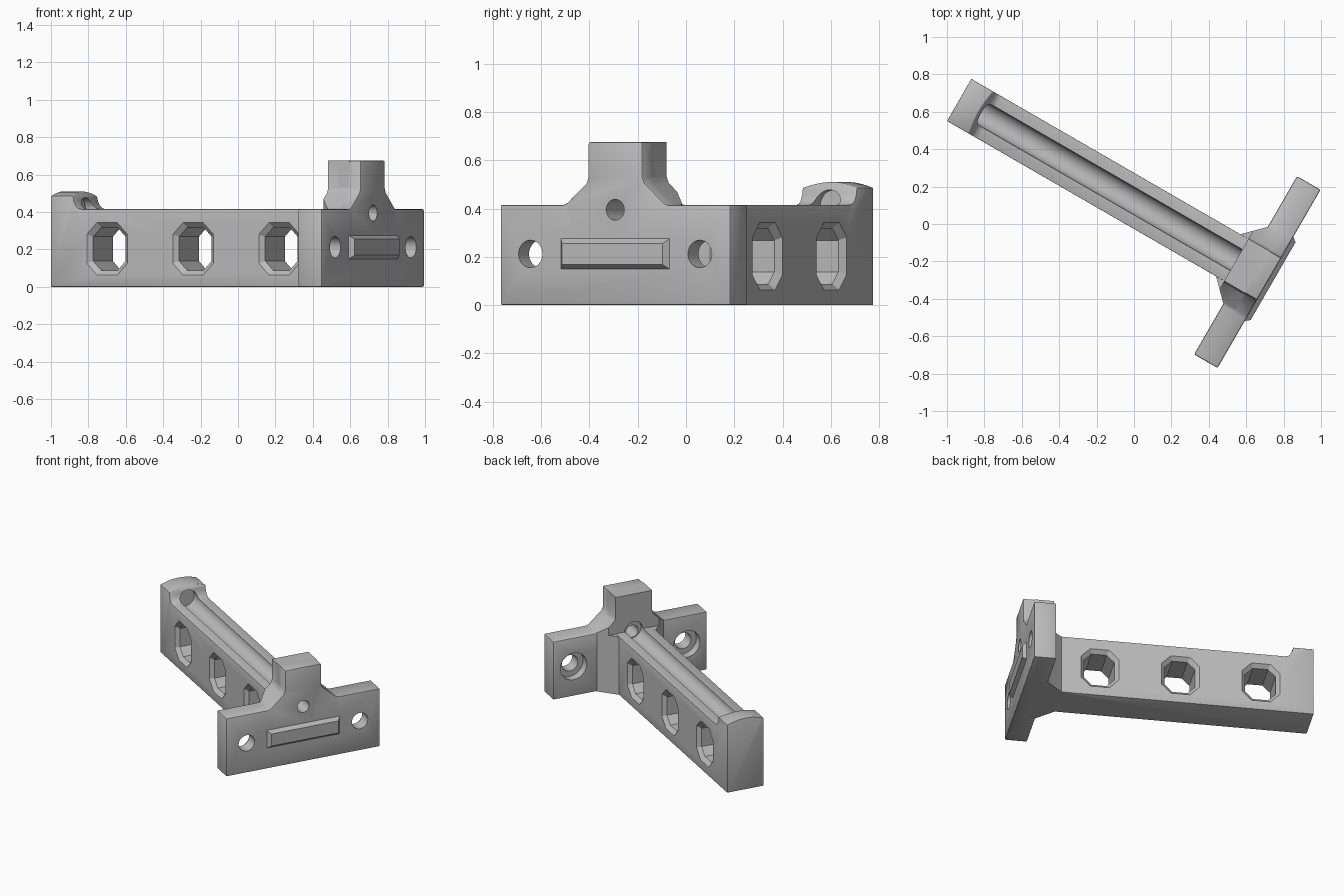
import bpy, bmesh, math
from mathutils import Matrix

cube = bpy.data.objects.get("Cube")
if cube:
    bpy.data.objects.remove(cube, do_unlink=True)

grey = bpy.data.materials.new("plain_grey")
grey.use_nodes = True
colour = (0.5, 0.5, 0.5, 1)
grey.diffuse_color = colour
grey.node_tree.nodes["Principled BSDF"].inputs["Base Color"].default_value = colour


def loft(name, loops):
    """Closed solid through matching loops of 3D points."""
    bm = bmesh.new()
    rings = [[bm.verts.new(p) for p in loop] for loop in loops]
    for a, b in zip(rings, rings[1:]):
        for i in range(len(a)):
            j = (i + 1) % len(a)
            bm.faces.new((a[i], a[j], b[j], b[i]))
    bm.faces.new(rings[0])
    bm.faces.new(rings[-1])
    bmesh.ops.recalc_face_normals(bm, faces=bm.faces)
    mesh = bpy.data.meshes.new(name)
    bm.to_mesh(mesh)
    bm.free()
    mesh.materials.append(grey)
    obj = bpy.data.objects.new(name, mesh)
    bpy.context.collection.objects.link(obj)
    return obj


def along(axis, pts, d):
    """Place 2D points on a plane at distance d along an axis."""
    if axis == "x":
        return [(d, p, q) for p, q in pts]
    if axis == "y":
        return [(p, d, q) for p, q in pts]
    return [(p, q, d) for p, q in pts]


def prism(name, axis, pts, start, end):
    return loft(name, [along(axis, pts, start), along(axis, pts, end)])


def mirrored(half):
    """Complete a symmetric outline from its positive half."""
    return half + [(-p, q) for p, q in reversed(half)]


def bore(name, y, steps):
    """Stepped round hole along x; steps are (x, radius, z)."""
    n = 40
    turns = [2 * math.pi * i / n for i in range(n)]
    return loft(name, [[(x, y + r * math.cos(t), z + r * math.sin(t)) for t in turns]
                       for x, r, z in steps])


def apply(obj, mod):
    bpy.context.view_layer.objects.active = obj
    bpy.ops.object.modifier_apply(modifier=mod.name)


def combine(obj, other, operation):
    mod = obj.modifiers.new("combine", "BOOLEAN")
    mod.operation = operation
    mod.solver = "EXACT"
    mod.object = other
    apply(obj, mod)
    bpy.data.objects.remove(other, do_unlink=True)


def round_edges(obj, width):
    mod = obj.modifiers.new("round", "BEVEL")
    mod.width = width
    mod.segments = 2
    mod.limit_method = "ANGLE"
    mod.angle_limit = math.radians(50)
    apply(obj, mod)


# Arm with a raised, arched tip
half_w, top = 0.13, 0.415
side = [(0.65, 0), (-1.141, 0), (-1.141, 0.53), (-1.035, 0.53), (-1.015, 0.5),
        (-1.005, 0.48), (-1.0, 0.457), (-0.988, 0.433), (-0.972, 0.42),
        (-0.95, top), (0.65, top)]
bracket = prism("bracket", "y", side, -half_w, half_w)
arch = [(half_w * math.cos(math.pi * i / 16),
         0.485 + 0.025 * math.sin(math.pi * i / 16) ** 2) for i in range(17)]
arch = [(half_w + 0.02, -0.1), (half_w + 0.02, 0.48)] + arch \
    + [(-half_w - 0.02, 0.48), (-half_w - 0.02, -0.1)]
combine(bracket, prism("arch", "x", arch, -1.3, 0.8), "INTERSECT")
round_edges(bracket, 0.008)

# Gussets joining the arm to the plate
plan = [(0.5, half_w - 0.01), (0.52, half_w), (0.63, 0.24), (0.7, 0.24)]
plan = plan + [(x, -y) for x, y in reversed(plan)]
combine(bracket, prism("gusset", "z", plan, 0.0, top - 0.002), "UNION")

# Tower core behind the plate, flaring out at its foot
flare = [(0.25, 0.3), (0.25, 0.41), (0.232, 0.423), (0.14, 0.505),
         (half_w, 0.53), (half_w, 0.675)]
core = prism("tower_core", "x", mirrored(flare), 0.57, 0.74)
combine(core, prism("core_plan", "z", plan, 0.1, 0.8), "INTERSECT")
combine(bracket, core, "UNION")

# Mounting plate with the tower outline
outline = [(0.55, 0), (0.55, top), (0.25, top), (0.232, 0.423), (0.14, 0.505),
           (half_w, 0.53), (half_w, 0.675)]
plate = prism("plate", "x", mirrored(outline), 0.627, 0.772)
round_edges(plate, 0.008)
combine(bracket, plate, "UNION")

# Raised bar on the plate's outer face


def rect(w, h):
    return [(-w, 0.212 - h), (w, 0.212 - h), (w, 0.212 + h), (-w, 0.212 + h)]


bar = loft("raised_bar", [along("x", rect(0.26, 0.063), 0.75),
                          along("x", rect(0.26, 0.063), 0.772),
                          along("x", rect(0.24, 0.043), 0.797)])
combine(bracket, bar, "UNION")

# Octagonal windows with chamfered rims
def octagon(cx, grow):
    w, h, c = 0.1 + grow, 0.115 + grow, 0.05 + grow * 0.5
    corners = [(w, h - c), (w - c, h), (c - w, h), (-w, h - c),
               (-w, c - h), (c - w, -h), (w - c, -h), (w, c - h)]
    return [(cx + p, 0.203 + q) for p, q in corners]


for i in (-1, 0, 1):
    cx = -0.264 + 0.531 * i
    window = loft("window", [along("y", octagon(cx, g), y) for y, g in
                             ((-0.15, 0.045), (-0.105, 0), (0.105, 0), (0.15, 0.045))])
    combine(bracket, window, "DIFFERENCE")

# Counterbored screw holes
for y in (-0.405, 0.405):
    hole = bore("screw_hole", y, [(0.6, 0.095, 0.212), (0.685, 0.095, 0.212),
                                  (0.685, 0.057, 0.212), (0.8, 0.057, 0.212)])
    combine(bracket, hole, "DIFFERENCE")

# Long round channel, ending in a small hole through the tower
channel = bore("channel", 0, [(-1.04, 0.065, 0.412), (0.6, 0.065, 0.412),
                              (0.6, 0.043, 0.395), (0.8, 0.043, 0.395)])
combine(bracket, channel, "DIFFERENCE")

# Turn into place and shade
bracket.data.transform(Matrix.Rotation(math.radians(-30), 4, "Z")
                       @ Matrix.Translation((0, 0.107, 0)))
bpy.ops.object.select_all(action="DESELECT")
bracket.select_set(True)
bpy.context.view_layer.objects.active = bracket
bpy.ops.object.shade_smooth_by_angle(angle=math.radians(30))
